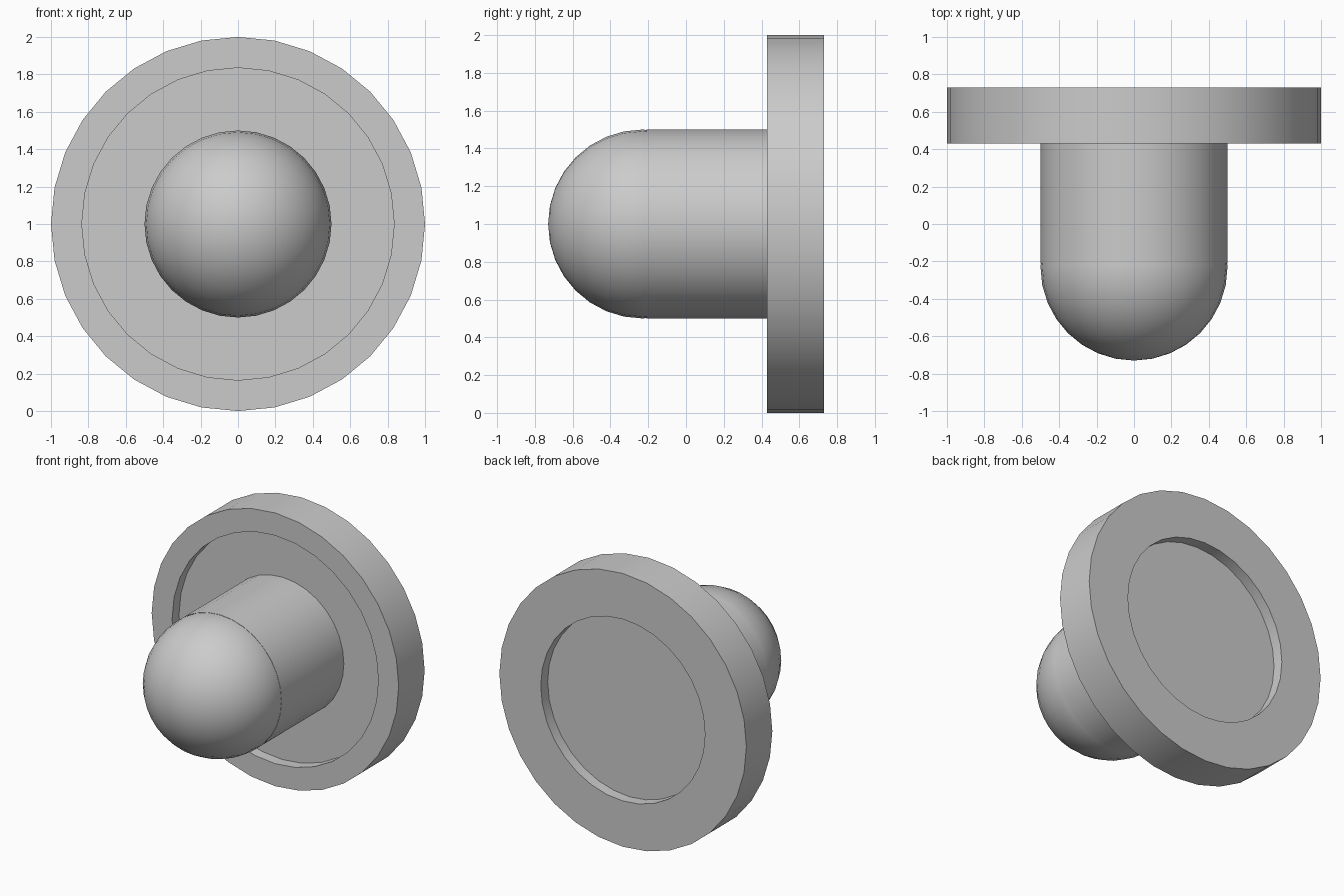
import bpy
import bmesh
from math import cos, sin, pi, radians
from mathutils import Matrix, Vector

cube = bpy.data.objects.get("Cube")
if cube:
    bpy.data.objects.remove(cube, do_unlink=True)

grey = bpy.data.materials.new("plain grey")
grey.use_nodes = True
colour = (0.6, 0.6, 0.6, 1)
grey.diffuse_color = colour
grey.node_tree.nodes["Principled BSDF"].inputs["Base Color"].default_value = colour

SIDES = 32
AXIS_Z = 1.0


def lathe(name, profile):
    """Turn a (radius, y) profile around the horizontal axis of the model."""
    bm = bmesh.new()
    verts = [bm.verts.new((0, y, r)) for r, y in profile]
    edges = [bm.edges.new(pair) for pair in zip(verts, verts[1:])]
    bmesh.ops.spin(bm, geom=verts + edges, cent=(0, 0, 0), axis=(0, 1, 0),
                   angle=2 * pi, steps=SIDES, use_merge=True)
    bmesh.ops.remove_doubles(bm, verts=bm.verts, dist=0.0005)
    bmesh.ops.recalc_face_normals(bm, faces=bm.faces)
    bmesh.ops.transform(bm, matrix=Matrix.Translation(Vector((0, 0, AXIS_Z))),
                        verts=bm.verts)
    mesh = bpy.data.meshes.new(name)
    bm.to_mesh(mesh)
    bm.free()
    mesh.materials.append(grey)
    obj = bpy.data.objects.new(name, mesh)
    bpy.context.collection.objects.link(obj)
    bpy.ops.object.select_all(action="DESELECT")
    obj.select_set(True)
    bpy.context.view_layer.objects.active = obj
    bpy.ops.object.shade_smooth_by_angle(angle=radians(30))
    return obj


# Thick round flange with a shallow recess in each face
front, back, recess = 0.43, 0.73, 0.08
lathe("flange", [(0, front + recess), (0.835, front + recess), (0.835, front),
                 (1, front), (1, back), (0.665, back),
                 (0.665, back - recess), (0, back - recess)])

# Straight stem standing on the floor of the front recess
radius, stem_end, dome_centre = 0.5, -0.21, -0.23
lathe("stem", [(0, stem_end), (radius, stem_end),
               (radius, front + recess), (0, front + recess)])

# Ball closing the stem
rings = 16
lathe("dome", [(radius * sin(pi * i / rings), dome_centre - radius * cos(pi * i / rings))
               for i in range(rings + 1)])
